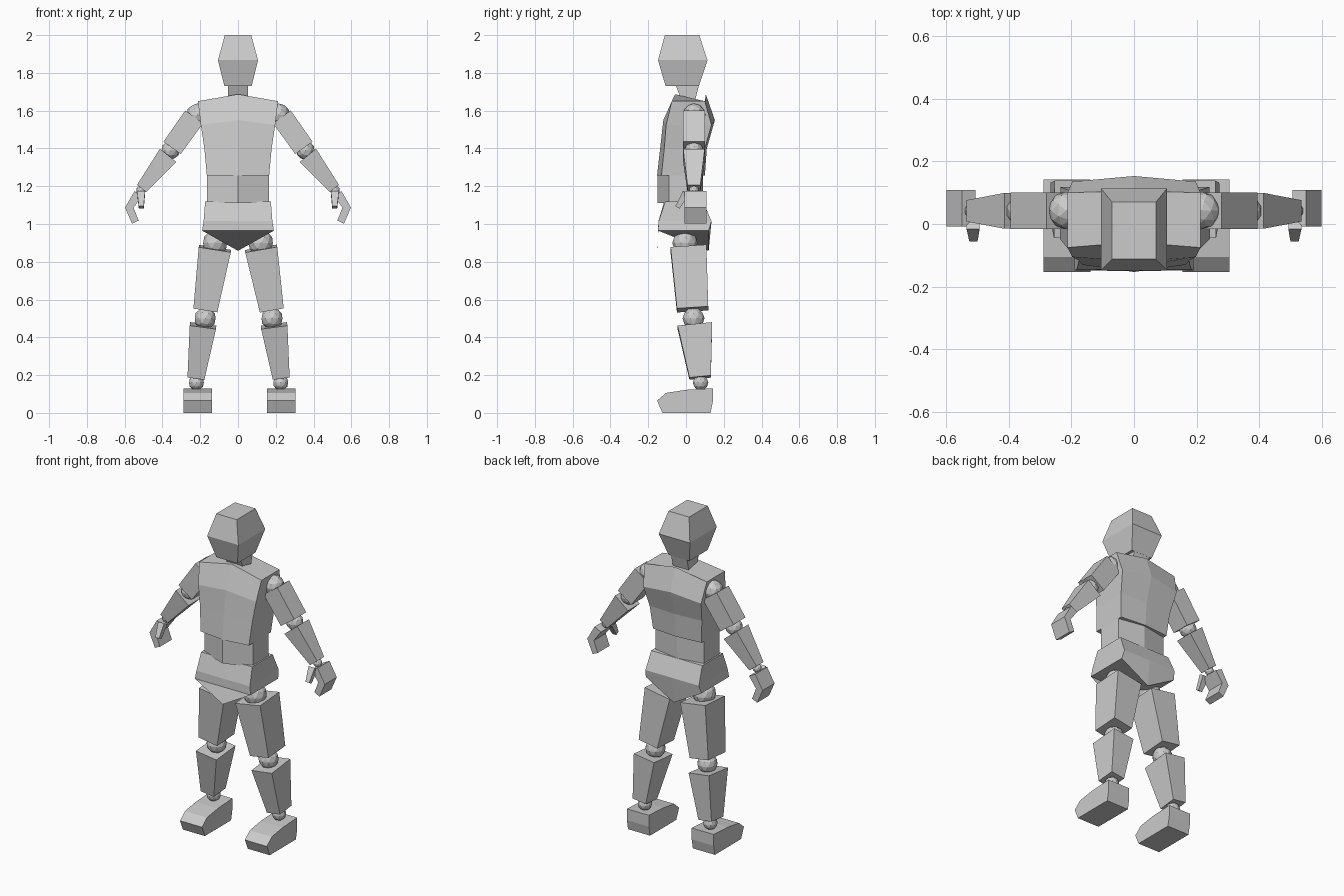
import bpy, bmesh
from mathutils import Vector

if "Cube" in bpy.data.objects:
    bpy.data.objects.remove(bpy.data.objects["Cube"])

grey = bpy.data.materials.new("light grey")
grey.diffuse_color = (0.6, 0.6, 0.6, 1)
grey.use_nodes = True
grey.node_tree.nodes["Principled BSDF"].inputs["Base Color"].default_value = grey.diffuse_color


def finish(name, bm):
    bmesh.ops.recalc_face_normals(bm, faces=bm.faces[:])
    mesh = bpy.data.meshes.new(name)
    bm.to_mesh(mesh)
    bm.free()
    mesh.materials.append(grey)
    obj = bpy.data.objects.new(name, mesh)
    bpy.context.collection.objects.link(obj)


def loft(name, rings):
    """Skin a stack of closed rings and cap both ends."""
    bm = bmesh.new()
    vs = [[bm.verts.new(p) for p in r] for r in rings]
    n = len(vs[0])
    for a, b in zip(vs, vs[1:]):
        for i in range(n):
            j = (i + 1) % n
            bm.faces.new((a[i], a[j], b[j], b[i]))
    bm.faces.new(vs[0][::-1])
    bm.faces.new(vs[-1])
    finish(name, bm)


def rect(w, y0, y1, z):
    return [(-w, y0, z), (w, y0, z), (w, y1, z), (-w, y1, z)]


def body_ring(w, zs, zc, yf, yfc, yb, ybc):
    """Six-sided ring: side corners plus front and back centre points."""
    return [(-w, yf, zs), (0, yfc, zc), (w, yf, zs),
            (w, yb, zs), (0, ybc, zc), (-w, yb, zs)]


def limb(name, a, b, size_a, size_b):
    """Tapered box between two points, ends square to its axis."""
    a, b = Vector(a), Vector(b)
    d = (b - a).normalized()
    v = Vector((0, 1, 0))
    v = (v - d * v.dot(d)).normalized()
    u = v.cross(d)
    loft(name, [[c + u * hu * i + v * hv * j
                 for i, j in ((-1, -1), (1, -1), (1, 1), (-1, 1))]
                for c, (hu, hv) in ((a, size_a), (b, size_b))])


def ball(name, c, r):
    bm = bmesh.new()
    bmesh.ops.create_icosphere(bm, subdivisions=2, radius=r)
    bmesh.ops.translate(bm, verts=bm.verts[:], vec=c)
    finish(name, bm)


# head and neck
loft("head", [rect(.072, -.108, .068, 1.73), rect(.106, -.148, .114, 1.867),
              rect(.07, -.112, .07, 2.0)])
loft("neck", [rect(.054, -.025, .05, 1.66), rect(.054, -.057, .07, 1.74)])

# trunk
loft("chest", [body_ring(.165, 1.257, 1.257, -.13, -.153, .085, .10),
               body_ring(.178, 1.40, 1.40, -.115, -.137, .10, .11),
               body_ring(.197, 1.525, 1.55, -.105, -.12, .135, .153),
               body_ring(.212, 1.65, 1.687, -.075, -.058, .10, .105)])
loft("abdomen", [body_ring(.165, 1.11, 1.11, -.09, -.15, .06, .09),
                 body_ring(.165, 1.26, 1.26, -.09, -.15, .06, .09)])
loft("pelvis", [body_ring(.19, .965, .858, -.148, -.15, .12, .12),
                body_ring(.182, 1.015, 1.015, -.145, -.146, .135, .135),
                body_ring(.174, 1.12, 1.12, -.11, -.115, .09, .09)])

for side, s in (("left", 1), ("right", -1)):
    # arm joints and segments
    ball(side + "_shoulder_joint", (s * .215, .043, 1.578), .06)
    limb(side + "_upper_arm", (s * .232, .042, 1.567), (s * .349, .042, 1.403),
         (.058, .058), (.056, .058))
    ball(side + "_elbow_joint", (s * .357, .042, 1.39), .05)
    limb(side + "_forearm", (s * .37, .042, 1.363), (s * .51, .042, 1.188),
         (.056, .057), (.031, .034))
    ball(side + "_wrist_joint", (s * .514, .042, 1.178), .026)
    # bent hand profile pushed through its depth, with a thumb
    bm = bmesh.new()
    prof = [(.548, 1.174), (.598, 1.087), (.561, 1.002),
            (.526, 1.018), (.553, 1.087), (.505, 1.152)]
    f = bm.faces.new([bm.verts.new((s * x, -.008, z)) for x, z in prof])
    ext = bmesh.ops.extrude_face_region(bm, geom=[f], use_keep_orig=True)
    bmesh.ops.translate(bm, vec=(0, .116, 0), verts=[
        e for e in ext["geom"] if isinstance(e, bmesh.types.BMVert)])
    finish(side + "_hand", bm)
    limb(side + "_thumb", (s * .513, .0, 1.165), (s * .512, -.045, 1.088),
         (.021, .018), (.013, .013))

    # leg joints and segments
    k = .006 if s > 0 else 0  # the left foot stands slightly wider
    ball(side + "_hip_joint", (s * .121, -.006, .90), .067)
    limb(side + "_thigh", (s * .122, .013, .87), (s * .172 + k, .035, .548),
         (.086, .095), (.064, .083))
    ball(side + "_knee_joint", (s * .174 + k, .04, .50), .058)
    limb(side + "_shin", (s * .185 + k, .047, .462), (s * .222 + k, .075, .187),
         (.07, .092), (.045, .057))
    ball(side + "_ankle_joint", (s * .22 + k, .077, .16), .041)
    # foot from a side profile
    side_prof = [(.142, .13), (.142, .06), (.13, 0), (-.125, 0),
                 (-.153, .065), (-.105, .106), (0, .122)]
    cx = s * .213 + (.016 if s > 0 else 0)
    loft(side + "_foot", [[(cx + dx, y, z) for y, z in side_prof]
                          for dx in (-.075, .075)])
